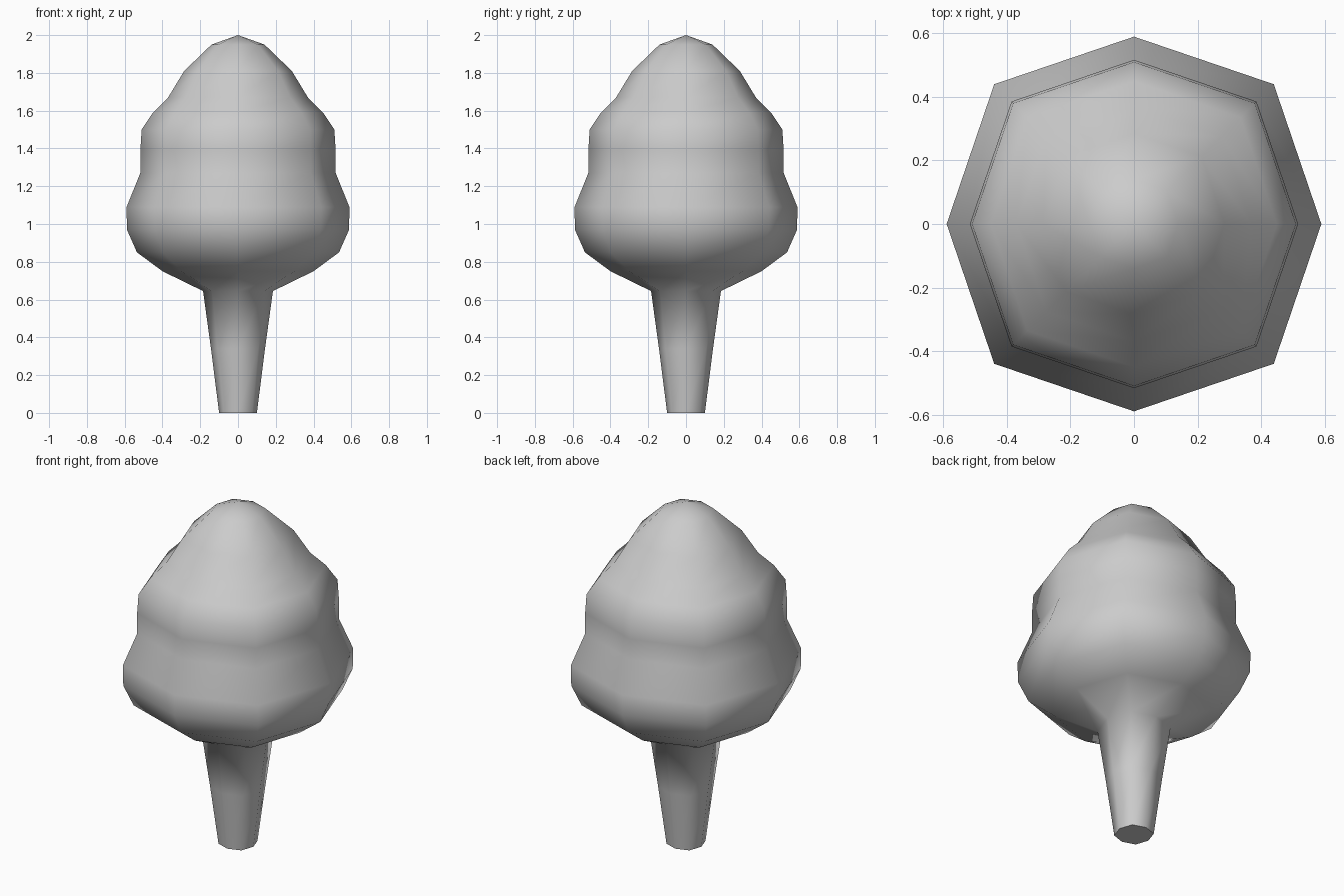
import bpy, bmesh, math

if "Cube" in bpy.data.objects:
    bpy.data.objects.remove(bpy.data.objects["Cube"])

SIDES = 8
DIAGONAL = 1.055  # diagonal corners sit slightly further out

# Half profile (radius, height) from the foot of the trunk to the crown
PROFILE = [
    (0.10, 0.0), (0.143, 0.34), (0.185, 0.645),
    (0.40, 0.75), (0.535, 0.85), (0.588, 0.97), (0.59, 1.09),
    (0.517, 1.27), (0.517, 1.39), (0.51, 1.50), (0.45, 1.59),
    (0.37, 1.67), (0.285, 1.81), (0.14, 1.95),
]

bm = bmesh.new()


def ring(radius, z):
    verts = []
    for i in range(SIDES):
        a = 2 * math.pi * i / SIDES
        r = radius * (DIAGONAL if i % 2 else 1.0)
        verts.append(bm.verts.new((r * math.cos(a), r * math.sin(a), z)))
    return verts


# Trunk and foliage as one continuous lathed skin
rings = [ring(r, z) for r, z in PROFILE]
for low, high in zip(rings, rings[1:]):
    for i in range(SIDES):
        j = (i + 1) % SIDES
        bm.faces.new((low[i], low[j], high[j], high[i]))

# Pointed top and flat foot
tip = bm.verts.new((0, 0, 2.0))
for i in range(SIDES):
    bm.faces.new((rings[-1][i], rings[-1][(i + 1) % SIDES], tip))
foot = bm.faces.new(list(reversed(rings[0])))

# Smooth everywhere except around the foot
for face in bm.faces:
    face.smooth = face is not foot
for edge in foot.edges:
    edge.smooth = False

mesh = bpy.data.meshes.new("tree")
bm.to_mesh(mesh)
bm.free()
tree = bpy.data.objects.new("tree", mesh)
bpy.context.collection.objects.link(tree)
